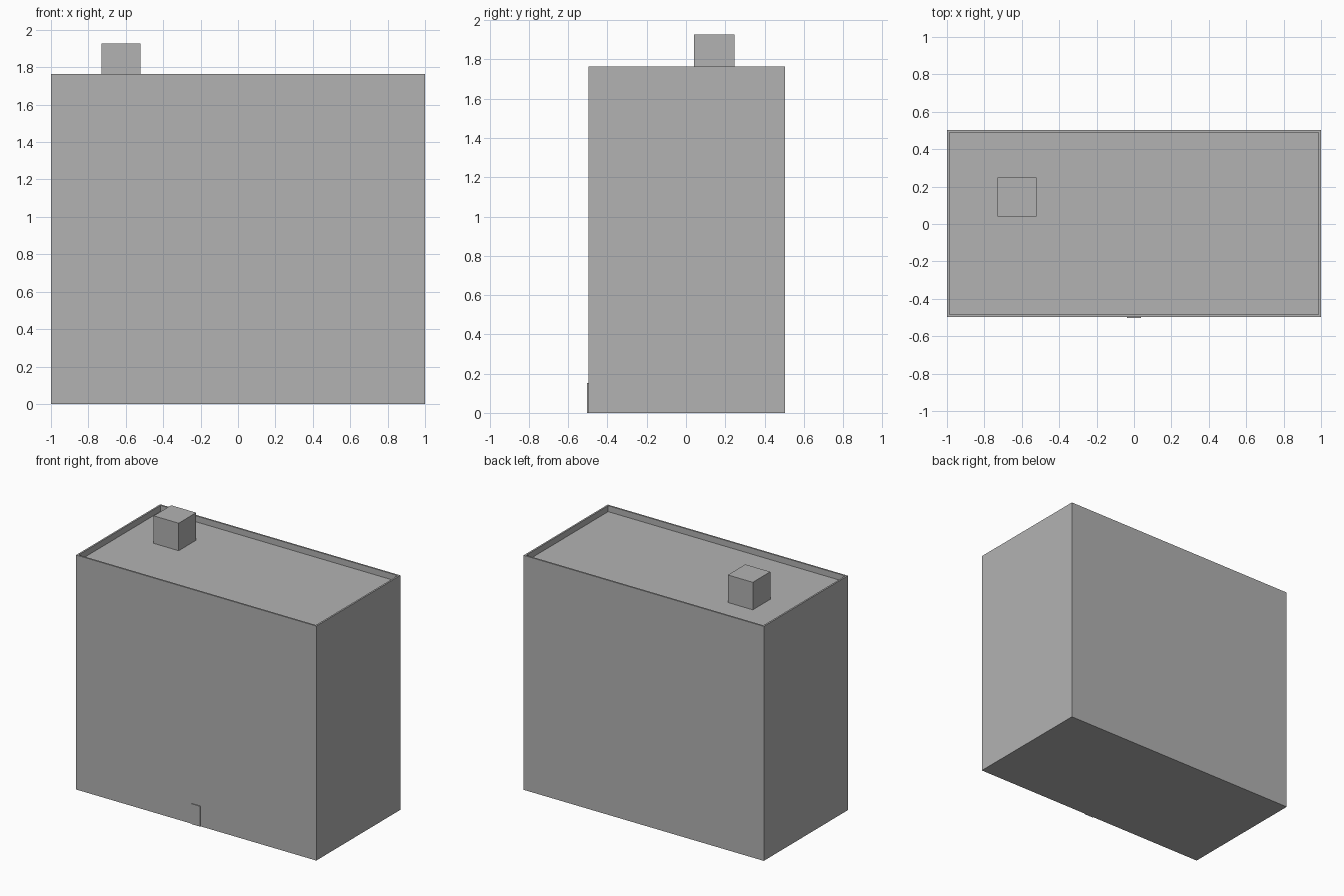
import bpy
import bmesh
from mathutils import Matrix, Vector

if "Cube" in bpy.data.objects:
    bpy.data.objects.remove(bpy.data.objects["Cube"], do_unlink=True)

# One plain grey for the whole building
grey = bpy.data.materials.new("plain_grey")
grey.use_nodes = True
colour = (0.448, 0.448, 0.448, 1)
grey.diffuse_color = colour
grey.node_tree.nodes["Principled BSDF"].inputs["Base Color"].default_value = colour

WALL_TOP, ROOF, PARAPET = 1.765, 1.72, 0.018
FRONT, BACK = -0.497, 0.503


def add_box(bm, low, high):
    """Add an axis-aligned box between two corners."""
    low, high = Vector(low), Vector(high)
    place = Matrix.Translation((low + high) / 2) @ Matrix.Diagonal((*(high - low), 1))
    bmesh.ops.create_cube(bm, size=1, matrix=place)


def finish(bm, name):
    mesh = bpy.data.meshes.new(name)
    bm.to_mesh(mesh)
    bm.free()
    mesh.materials.append(grey)
    obj = bpy.data.objects.new(name, mesh)
    bpy.context.collection.objects.link(obj)
    return obj


# Main block, its top inset and sunk to leave a thin parapet
bm = bmesh.new()
add_box(bm, (-1, FRONT, 0), (1, BACK, WALL_TOP))
bm.normal_update()
top = max(bm.faces, key=lambda f: f.calc_center_median().z)
bmesh.ops.inset_region(bm, faces=[top], thickness=PARAPET)
sunk = bmesh.ops.extrude_discrete_faces(bm, faces=[top])["faces"][0]
bmesh.ops.translate(bm, verts=sunk.verts, vec=(0, 0, ROOF - WALL_TOP))
bmesh.ops.recalc_face_normals(bm, faces=bm.faces)
finish(bm, "building_block")

# Rooftop hut and the thin door on the front wall
for name, low, high in (
    ("roof_hut", (-0.73, 0.04, ROOF), (-0.522, 0.248, 1.927)),
    ("front_door", (-0.037, -0.503, 0), (0.037, FRONT, 0.153)),
):
    bm = bmesh.new()
    add_box(bm, low, high)
    finish(bm, name)
